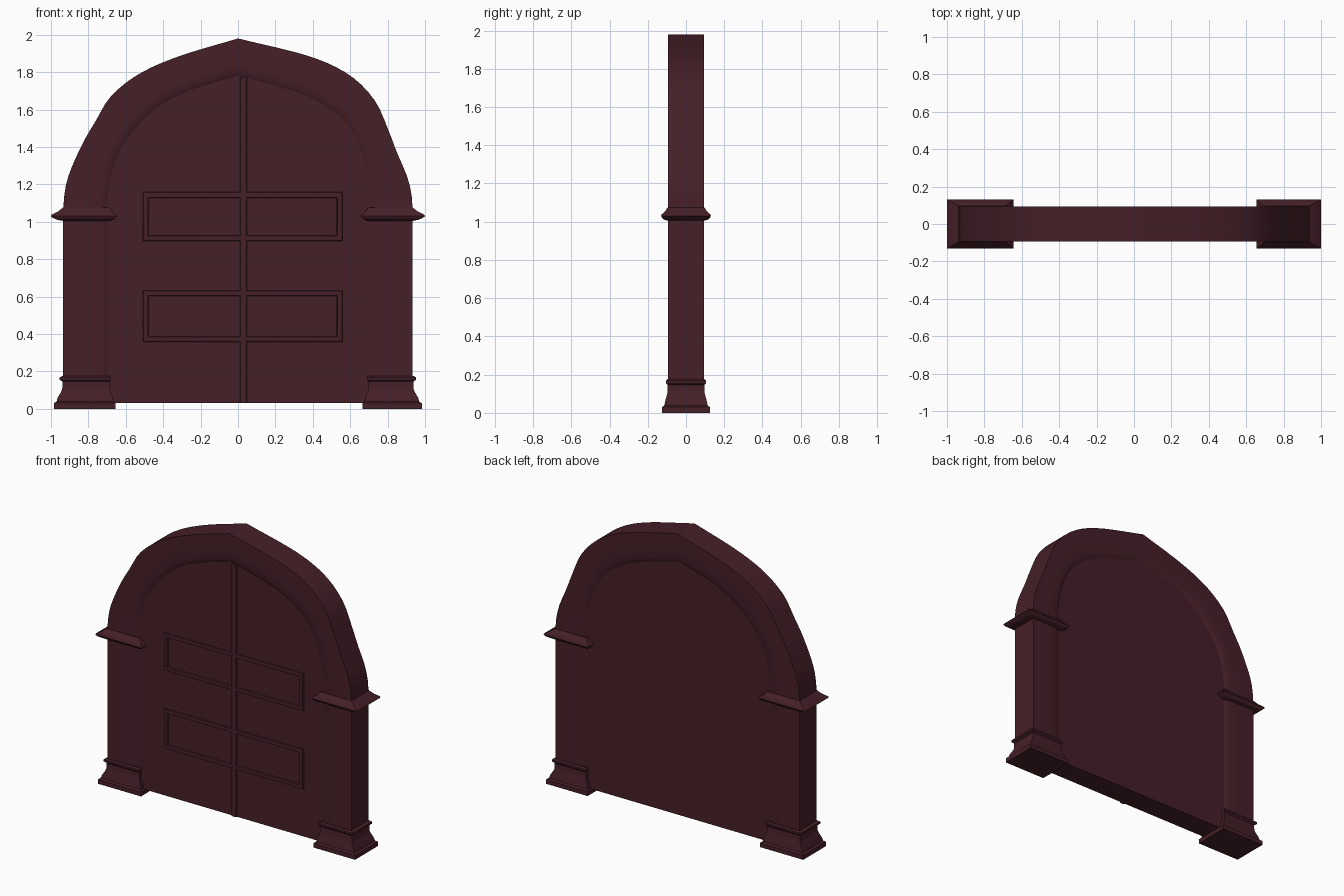
import bpy, bmesh
from mathutils import Vector

if "Cube" in bpy.data.objects:
    bpy.data.objects.remove(bpy.data.objects["Cube"])

mat = bpy.data.materials.new("dark_maroon")
mat.diffuse_color = (0.06, 0.014, 0.021, 1)
mat.use_nodes = True
mat.node_tree.nodes["Principled BSDF"].inputs["Base Color"].default_value = mat.diffuse_color


def make(name, verts, faces, smooth=True):
    me = bpy.data.meshes.new(name)
    me.from_pydata(verts, [], faces)
    bm = bmesh.new()
    bm.from_mesh(me)
    bmesh.ops.recalc_face_normals(bm, faces=bm.faces)
    bm.to_mesh(me)
    bm.free()
    me.materials.append(mat)
    ob = bpy.data.objects.new(name, me)
    bpy.context.collection.objects.link(ob)
    bpy.ops.object.select_all(action='DESELECT')
    ob.select_set(True)
    bpy.context.view_layer.objects.active = ob
    if smooth:
        bpy.ops.object.shade_smooth_by_angle(angle=0.6)
    return ob


def loft(name, rings, closed=False, smooth=True):
    n, m = len(rings[0]), len(rings)
    verts = [v for r in rings for v in r]
    faces = []
    for i in range(m if closed else m - 1):
        j = (i + 1) % m
        for k in range(n):
            l = (k + 1) % n
            faces.append((i * n + k, i * n + l, j * n + l, j * n + k))
    if not closed:
        faces += [tuple(range(n)), tuple(range((m - 1) * n, m * n))]
    return make(name, verts, faces, smooth)


def spline(pts, count):
    """Catmull-Rom through pts, resampled evenly by length."""
    p = [Vector(q) for q in pts]
    p = [2 * p[0] - p[1]] + p + [2 * p[-1] - p[-2]]
    dense = []
    for i in range(1, len(p) - 2):
        a, b, c, d = p[i - 1:i + 3]
        for s in range(20):
            t = s / 20
            dense.append(0.5 * (2 * b + (c - a) * t + (2 * a - 5 * b + 4 * c - d) * t * t
                                + (3 * b - a - 3 * c + d) * t ** 3))
    dense.append(p[-2])
    cum = [0]
    for a, b in zip(dense, dense[1:]):
        cum.append(cum[-1] + (b - a).length)
    out, j = [], 0
    for i in range(count):
        s = cum[-1] * i / (count - 1)
        while j < len(cum) - 2 and cum[j + 1] < s:
            j += 1
        out.append(dense[j].lerp(dense[j + 1], (s - cum[j]) / (cum[j + 1] - cum[j])))
    return out


# Arch outlines from springing to apex (the two sides differ a little)
outer_l = [(-.935, 1.03), (-.93, 1.13), (-.905, 1.25), (-.83, 1.42), (-.76, 1.54),
           (-.68, 1.67), (-.53, 1.79), (-.315, 1.885), (0, 1.98)]
inner_l = [(-.69, 1.03), (-.688, 1.13), (-.675, 1.23), (-.625, 1.38), (-.53, 1.51),
           (-.42, 1.61), (-.26, 1.695), (0, 1.775)]
outer_r = [(.932, 1.03), (.93, 1.13), (.905, 1.24), (.85, 1.37), (.80, 1.50),
           (.73, 1.65), (.595, 1.785), (.38, 1.885), (0, 1.98)]
inner_r = [(.70, 1.03), (.70, 1.13), (.69, 1.23), (.655, 1.38), (.56, 1.54),
           (.38, 1.66), (.2, 1.72), (0, 1.775)]
N = 28
ol, il, orr, ir = (spline(p, N) for p in (outer_l, inner_l, outer_r, inner_r))
outer = [Vector((-.935, .02))] + ol + orr[-2::-1] + [Vector((.932, .02))]
inner = [Vector((-.69, .02))] + il + ir[-2::-1] + [Vector((.70, .02))]

# Arch frame with shafts: softly rounded section swept along the outlines
section = [(0, .093), (.3, .093), (.6, .0925), (.8, .09), (.92, .085), (1, .075)]
rings = []
for o, i in zip(outer, inner):
    ring = [(*o.lerp(i, t), -h) for t, h in section]
    ring += [(*o.lerp(i, t), h) for t, h in reversed(section)]
    rings.append([(x, y, z) for x, z, y in ring])
loft("arch_frame", rings)

# Door slab filling the opening
edge = [o.lerp(i, .9) for o, i in zip(outer, inner)]
edge[0].y = edge[-1].y = .03
loft("door_slab", [[(p.x, y, p.y) for p in edge] for y in (-.079, .079)], smooth=False)

# Pillar bases and capitals: (z, outer margin, inner margin, depth margin)
base = [(0, .05, .035, .032), (.03, .05, .035, .032), (.038, .036, .024, .02),
        (.06, .03, .02, .016), (.09, .012, .008, .008), (.105, .006, .004, .004),
        (.145, .004, .004, .003), (.155, .02, .01, .012), (.168, .02, .01, .012),
        (.176, .004, .003, .003)]
cap = [(1.005, .003, .003, .003), (1.01, .03, .022, .02), (1.02, .055, .038, .033),
       (1.03, .067, .045, .037), (1.038, .062, .042, .035), (1.055, .028, .018, .016),
       (1.075, .003, .003, .003)]
for side, s, xo, xi in (("left", -1, .934, .69), ("right", 1, .933, .70)):
    for part, prof in (("base", base), ("capital", cap)):
        rings = []
        for z, mo, mi, my in prof:
            a, b, d = s * (xo + mo), s * (xi - mi), .093 + my
            rings.append([(a, -d, z), (b, -d, z), (b, d, z), (a, d, z)])
        loft(f"{side}_pillar_{part}", rings)


# Rectangular mouldings on the door front
def moulding(name, x0, x1, z0, z1, w):
    rings = []
    prof = [(0, -.075), (.004, -.087), (w * .5, -.089), (w - .005, -.087), (w, -.075)]
    for cx, cz, dx, dz in ((x0, z0, 1, 1), (x1, z0, -1, 1), (x1, z1, -1, -1), (x0, z1, 1, -1)):
        rings.append([(cx + dx * t, y, cz + dz * t) for t, y in prof])
    loft(name, rings, closed=True)


moulding("upper_panel_moulding", -.51, .56, .895, 1.16, .034)
moulding("lower_panel_moulding", -.51, .56, .355, .635, .034)

# Raised strip covering the seam between the door leaves
strip = [(.008, -.075), (.013, -.088), (.029, -.0905), (.045, -.088), (.05, -.075)]
loft("centre_strip", [[(x, y, z) for x, y in strip] for z in (.03, 1.775)])
